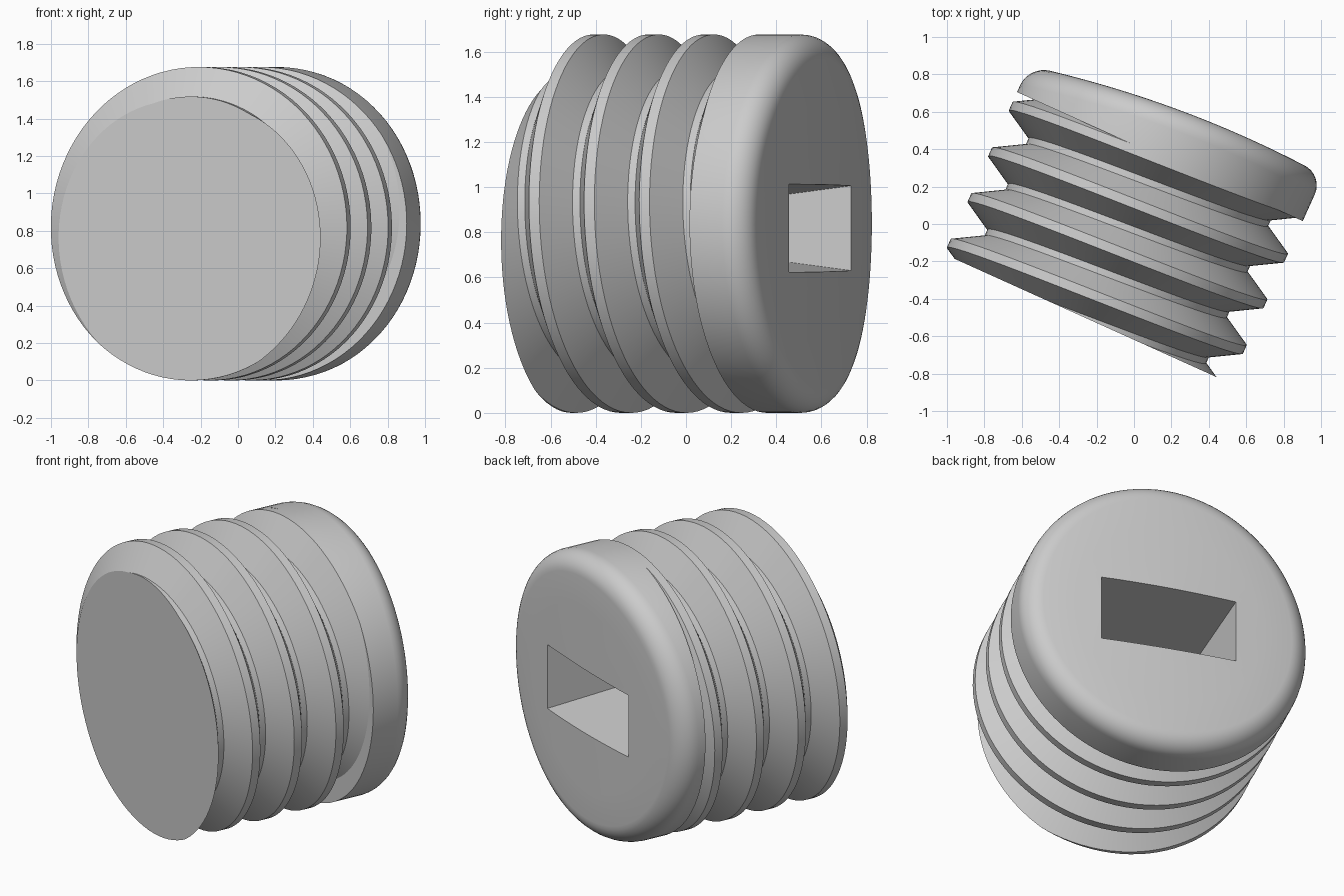
import bpy, bmesh, math
from mathutils import Matrix, Vector

if "Cube" in bpy.data.objects:
    bpy.data.objects.remove(bpy.data.objects["Cube"])

SIDES = 96
CREST, ROOT, PITCH = 0.838, 0.68, 0.268
FRONT, RIM, BACK, FILLET = -0.56, 0.39, 0.66, 0.11
# Local frame: y runs along the plug's axis towards the head
PLACE = Matrix.Translation((-0.022, 0.005, CREST)) @ Matrix.Rotation(math.radians(-24.3), 4, 'Z')

grey = bpy.data.materials.new("light grey")
grey.use_nodes = True
grey.diffuse_color = (0.6, 0.6, 0.6, 1)
grey.node_tree.nodes["Principled BSDF"].inputs["Base Color"].default_value = (0.6, 0.6, 0.6, 1)


def make_object(name, bm):
    bmesh.ops.recalc_face_normals(bm, faces=bm.faces)
    mesh = bpy.data.meshes.new(name)
    bm.to_mesh(mesh)
    bm.free()
    mesh.materials.append(grey)
    obj = bpy.data.objects.new(name, mesh)
    bpy.context.collection.objects.link(obj)
    obj.matrix_world = PLACE
    return obj


def activate(obj):
    bpy.ops.object.select_all(action='DESELECT')
    obj.select_set(True)
    bpy.context.view_layer.objects.active = obj


def back_shift(x):
    """Tilt and gentle bow of the head's back face."""
    return 0.068 * x - 0.085 * x * x


# Threaded body: one profile per pitch, swept as a right-handed helix
profile = [(-0.025, CREST), (0.025, CREST), (0.116, ROOT), (0.152, ROOT)]
bm = bmesh.new()
columns = []
for i in range(SIDES):
    a = 2 * math.pi * i / SIDES
    columns.append([
        bm.verts.new((-r * math.cos(a), -0.497 + PITCH * (k + i / SIDES) + y, r * math.sin(a)))
        for k in range(-2, 5) for y, r in profile])
for i in range(SIDES):
    here, there = columns[i], columns[(i + 1) % SIDES]
    shift = len(profile) if i == SIDES - 1 else 0
    for j in range(len(here) - 1 - shift):
        bm.faces.new((here[j], here[j + 1], there[j + 1 + shift], there[j + shift]))
# Trim the ends flat and cap them
for y, normal in ((FRONT, (0, -1, 0)), (RIM + 0.01, (0, 1, 0))):
    geom = bm.verts[:] + bm.edges[:] + bm.faces[:]
    cut = bmesh.ops.bisect_plane(bm, geom=geom, plane_co=(0, y, 0), plane_no=normal,
                                 clear_outer=True, dist=1e-5)
    edges = [g for g in cut["geom_cut"] if isinstance(g, bmesh.types.BMEdge)]
    bmesh.ops.holes_fill(bm, edges=edges, sides=0)
body = make_object("threaded_body", bm)

# Head: turned disc with a rounded back edge
outline = [(0, RIM), (CREST, RIM)]
for s in range(9):
    a = math.pi / 2 * s / 8
    outline.append((CREST - FILLET + FILLET * math.cos(a), BACK - FILLET + FILLET * math.sin(a)))
outline += [(0.55, BACK), (0.36, BACK), (0.18, BACK), (0, BACK)]
bm = bmesh.new()
points = [bm.verts.new((r, y, 0)) for r, y in outline]
edges = [bm.edges.new(pair) for pair in zip(points, points[1:])]
bmesh.ops.spin(bm, geom=points + edges, cent=(0, 0, 0), axis=(0, 1, 0),
               angle=2 * math.pi, steps=SIDES, use_duplicate=False)
bmesh.ops.remove_doubles(bm, verts=bm.verts, dist=1e-4)
for v in bm.verts:
    if v.co.y > RIM + 0.01:
        v.co.y += back_shift(v.co.x)
head = make_object("rounded_head", bm)

# Tapered key slot cut into the back of the head
bm = bmesh.new()
bmesh.ops.create_cube(bm, size=2)
for v in bm.verts:
    inner = v.co.y < 0
    y = 0.1 if inner else 0.8
    taper = 0.13 * (BACK - y)
    v.co = Vector((v.co.x * (0.395 - taper), y, v.co.z * (0.193 - taper) - 0.02))
cutter = make_object("slot_cutter", bm)
cutter.hide_render = True

bpy.context.view_layer.update()
for obj in (head, body):
    activate(obj)
    cut = obj.modifiers.new("slot", 'BOOLEAN')
    cut.object = cutter
    cut.operation = 'DIFFERENCE'
    cut.solver = 'EXACT'
    bpy.ops.object.modifier_apply(modifier=cut.name)
    bpy.ops.object.shade_smooth_by_angle(angle=math.radians(25))
bpy.data.objects.remove(cutter)
